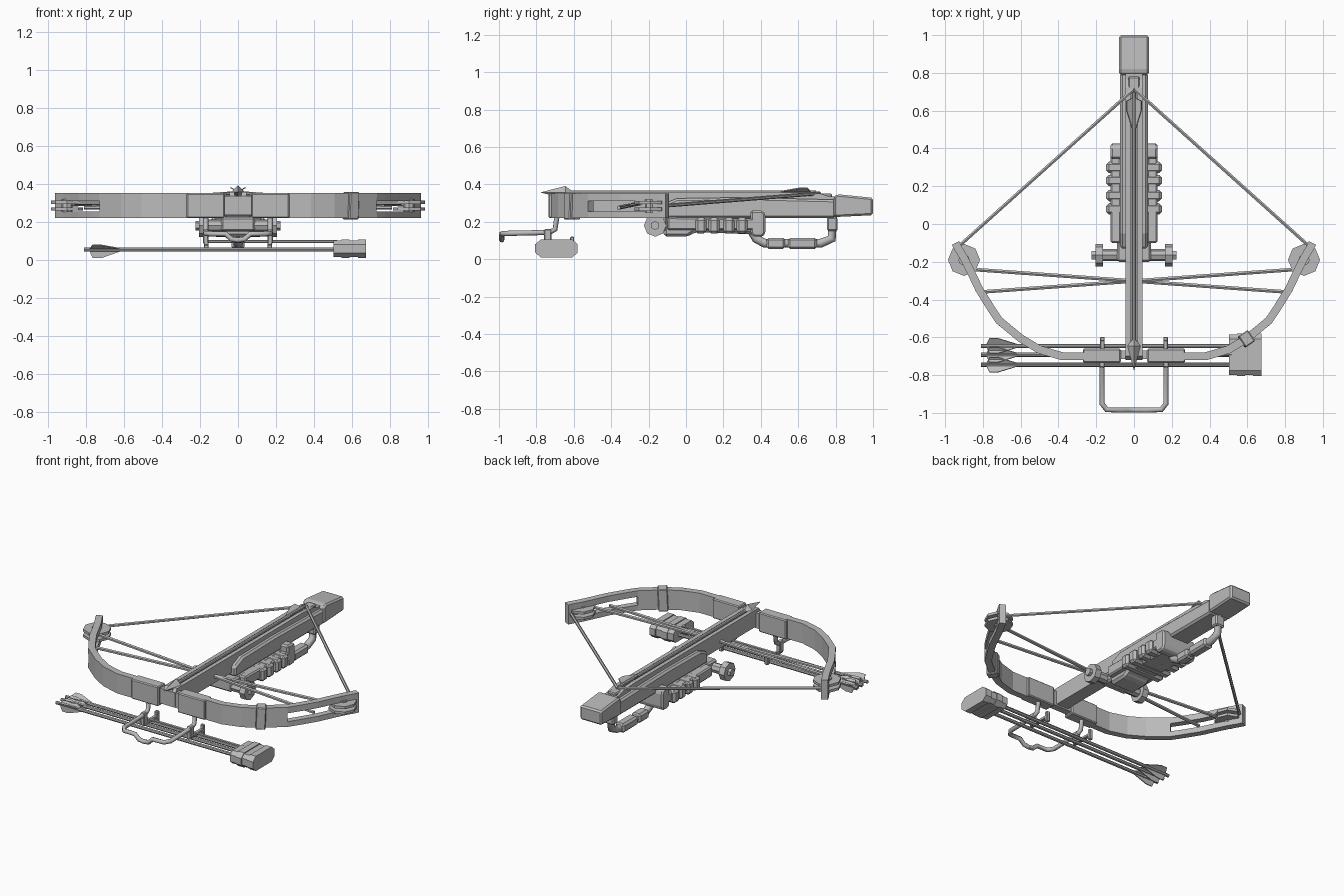
import bpy, bmesh, math
from mathutils import Vector, Matrix

cube = bpy.data.objects.get("Cube")
if cube:
    bpy.data.objects.remove(cube)

GREY = (0.5, 0.5, 0.5, 1)
mat = bpy.data.materials.new("plain grey")
mat.use_nodes = True
mat.diffuse_color = GREY
mat.node_tree.nodes["Principled BSDF"].inputs["Base Color"].default_value = GREY


def finish(name, bm, mirror=False, bevel=0):
    bmesh.ops.recalc_face_normals(bm, faces=bm.faces)
    me = bpy.data.meshes.new(name)
    bm.to_mesh(me)
    bm.free()
    me.materials.append(mat)
    ob = bpy.data.objects.new(name, me)
    bpy.context.collection.objects.link(ob)
    if bevel:
        mod = ob.modifiers.new("chamfer", 'BEVEL')
        mod.width, mod.segments = bevel, 1
    if mirror:
        ob.modifiers.new("mirror", 'MIRROR')
    return ob


def box(name, x, y, z, bevel=0, mirror=False):
    bm = bmesh.new()
    size = [b - a for a, b in (x, y, z)]
    mid = [(a + b) / 2 for a, b in (x, y, z)]
    bmesh.ops.create_cube(bm, size=1, matrix=Matrix.Translation(mid) @ Matrix.Diagonal((*size, 1)))
    return finish(name, bm, mirror, bevel)


def prism(name, profile, x, bevel=0, mirror=False):
    """Extrude a (y, z) profile between two x positions."""
    bm = bmesh.new()
    face = bm.faces.new([bm.verts.new((x[0], y, z)) for y, z in profile])
    ext = bmesh.ops.extrude_face_region(bm, geom=[face])
    verts = [g for g in ext["geom"] if isinstance(g, bmesh.types.BMVert)]
    bmesh.ops.translate(bm, verts=verts, vec=(x[1] - x[0], 0, 0))
    return finish(name, bm, mirror, bevel)


def add_rod(bm, a, b, r, r2=None, sides=8):
    a, b = Vector(a), Vector(b)
    rot = (b - a).to_track_quat('Z', 'Y').to_matrix().to_4x4()
    bmesh.ops.create_cone(bm, cap_ends=True, segments=sides, radius1=r, radius2=r if r2 is None else r2,
                          depth=(b - a).length, matrix=Matrix.Translation((a + b) / 2) @ rot)


def rod(name, a, b, r, sides=8, mirror=False):
    bm = bmesh.new()
    add_rod(bm, a, b, r, sides=sides)
    return finish(name, bm, mirror)


def tube(name, points, r, mirror=False):
    """Bent bar following a path."""
    cu = bpy.data.curves.new(name, 'CURVE')
    cu.dimensions, cu.bevel_depth, cu.bevel_resolution, cu.use_fill_caps = '3D', r, 2, True
    sp = cu.splines.new('POLY')
    sp.points.add(len(points) - 1)
    for p, co in zip(sp.points, points):
        p.co = (*co, 1)
    cu.materials.append(mat)
    ob = bpy.data.objects.new(name, cu)
    bpy.context.collection.objects.link(ob)
    if mirror:
        ob.modifiers.new("mirror", 'MIRROR')
    return ob


def arrow(name, length, matrix, head):
    """Shaft along +y from the point, with three vanes at the tail."""
    bm = bmesh.new()
    add_rod(bm, (0, 0.1, 0), (0, length, 0), 0.011)
    if head:
        add_rod(bm, (0, 0.13, 0), (0, 0, 0), 0.034, 0.001, 4)
        add_rod(bm, (0, 0.16, 0), (0, 0.13, 0), 0.012, 0.034, 4)
    for k in range(3):
        turn = Matrix.Rotation(math.radians(120 * k), 4, 'Y')
        outline = ((0, -0.22), (0.046, -0.09), (0.046, -0.045), (0, -0.025))
        rings = [[bm.verts.new(turn @ Vector((s, length + y, -r))) for r, y in outline] for s in (-0.003, 0.003)]
        bm.faces.new(rings[0])
        bm.faces.new(rings[1])
        for i in range(4):
            j = (i + 1) % 4
            bm.faces.new((rings[0][i], rings[0][j], rings[1][j], rings[1][i]))
    bmesh.ops.transform(bm, matrix=matrix, verts=bm.verts)
    return finish(name, bm)


# Bow limbs: a strip along the curve with a slot near the tip
path = [(0.25, -0.70), (0.38, -0.70), (0.5, -0.665), (0.6, -0.605), (0.715, -0.51), (0.755, -0.45),
        (0.82, -0.345), (0.865, -0.25), (0.90, -0.18), (0.93, -0.13), (0.945, -0.10)]
levels = (0.22, 0.255, 0.31, 0.35)
bm = bmesh.new()
grid = [[bm.verts.new((x, y, z)) for z in levels] for x, y in path]
for i in range(len(path) - 1):
    for j in range(3):
        if j == 1 and 4 <= i <= 7:
            continue
        bm.faces.new((grid[i][j], grid[i + 1][j], grid[i + 1][j + 1], grid[i][j + 1]))
limbs = finish("bow_limbs", bm)
solid = limbs.modifiers.new("thickness", 'SOLIDIFY')
solid.thickness, solid.offset, solid.use_even_offset = 0.042, 0, True
limbs.modifiers.new("mirror", 'MIRROR')
box("limb_root", (0.07, 0.27), (-0.735, -0.66), (0.22, 0.35), 0.006, True)
box("limb_bridge", (-0.08, 0.08), (-0.715, -0.67), (0.235, 0.335))
band = box("limb_band", (-0.03, 0.03), (-0.035, 0.035), (0.212, 0.357), 0.005)
band.location, band.rotation_euler = (0.585, -0.615, 0), (0, 0.04, math.radians(34))

# Cams, cables and string
bm = bmesh.new()
for z in (0.258, 0.294):
    add_rod(bm, (0.9, -0.19, z), (0.9, -0.19, z + 0.017), 0.085)
add_rod(bm, (0.9, -0.19, 0.25), (0.9, -0.19, 0.32), 0.03)
finish("cams", bm, True)
rod("bowstring", (0.93, -0.12, 0.285), (0, 0.715, 0.352), 0.01, 6, True)
rod("cross_cable", (0.86, -0.24, 0.3), (-0.81, -0.36, 0.275), 0.011, 6, True)

# Rail and stock
box("rail_base", (-0.044, 0.044), (-0.72, 0.8), (0.245, 0.335))
prism("rail_lips", [(-0.72, 0.33), (-0.7, 0.357), (0.6, 0.357), (0.72, 0.35), (0.78, 0.33)], (0.018, 0.044), 0, True)
prism("stock", [(-0.13, 0.22), (0.8, 0.22), (0.8, 0.318), (0.3, 0.33), (-0.05, 0.325), (-0.13, 0.29)],
      (-0.073, 0.073), 0.012)
prism("butt", [(0.79, 0.225), (1.0, 0.235), (1.0, 0.328), (0.81, 0.347), (0.79, 0.335)], (-0.079, 0.079), 0.01)
box("string_latch", (-0.03, 0.03), (0.7, 0.78), (0.32, 0.35), 0.006)

# Foregrip under the stock, with ribbed sides
prism("grip_core", [(-0.12, 0.22), (-0.12, 0.12), (0.01, 0.12), (0.05, 0.145), (0.42, 0.13), (0.42, 0.22)],
      (-0.09, 0.09), 0.015)
prism("side_rail", [(-0.1, 0.155), (0.4, 0.155), (0.42, 0.215), (-0.1, 0.225)], (0.07, 0.125), 0.008, True)
for i, y in enumerate((0.05, 0.12, 0.2, 0.27)):
    box(f"grip_rib_{i + 1}", (-0.147, 0.147), (y, y + 0.06), (0.137, 0.222), 0.014)
prism("rear_clamp", [(0.345, 0.14), (0.36, 0.12), (0.41, 0.12), (0.425, 0.14), (0.425, 0.24), (0.41, 0.26),
                     (0.345, 0.26)], (-0.125, 0.125), 0.01)

# Cross bar with end knobs
rod("cross_bar", (-0.2, -0.165, 0.18), (0.2, -0.165, 0.18), 0.032)
rod("bar_knob", (0.165, -0.165, 0.18), (0.205, -0.165, 0.18), 0.06, 8, True)
rod("knob_cap", (0.2, -0.165, 0.18), (0.225, -0.165, 0.18), 0.025, 6, True)
box("bar_mount", (-0.09, 0.09), (-0.2, -0.1), (0.15, 0.225), 0.01)

# Rear handle loop
tube("rear_handle", [(0, 0.34, 0.17), (0, 0.375, 0.11), (0, 0.42, 0.085), (0, 0.72, 0.085), (0, 0.78, 0.11),
                     (0, 0.785, 0.23)], 0.024)
for i, (a, b) in enumerate(((0.43, 0.53), (0.545, 0.7))):
    box(f"handle_sleeve_{i + 1}", (-0.033, 0.033), (a, b), (0.054, 0.114), 0.012)
box("handle_mount", (-0.034, 0.034), (0.755, 0.81), (0.15, 0.225), 0.008)

# Foot stirrup with a dip in the front bar
tube("foot_stirrup", [(0.17, -0.69, 0.23), (0.17, -0.7, 0.16), (0.17, -0.73, 0.143), (0.17, -0.95, 0.138),
                      (0.145, -0.983, 0.136), (0.065, -0.985, 0.136), (0.035, -0.985, 0.108),
                      (0, -0.985, 0.103)], 0.014, True)

# Quiver: brackets, carrier rod, holder and three arrows
box("quiver_bracket", (0.155, 0.18), (-0.76, -0.6), (0.075, 0.095), 0.004, True)
box("bracket_post", (0.155, 0.185), (-0.76, -0.72), (0.085, 0.16), 0.005, True)
box("bracket_hook", (0.155, 0.18), (-0.62, -0.598), (0.05, 0.12), 0.004, True)
rod("quiver_carrier", (-0.18, -0.69, 0.095), (0.52, -0.69, 0.095), 0.008, 6)
for i in range(4):
    x, grow = 0.502 + 0.043 * i, 0.006 * (i % 2)
    sleeve = [(-0.8 - grow, 0.035), (-0.775, 0.014 - grow), (-0.61, 0.014 - grow), (-0.585 + grow, 0.035),
              (-0.585 + grow, 0.08), (-0.61, 0.1 + grow), (-0.775, 0.1 + grow), (-0.8 - grow, 0.08)]
    prism(f"quiver_holder_{i + 1}", sleeve, (x, x + 0.043))
for i, y in enumerate((-0.745, -0.692, -0.645)):
    place = Matrix.Translation((0.62, y, 0.054)) @ Matrix.Rotation(math.pi / 2, 4, 'Z')
    arrow(f"spare_arrow_{i + 1}", 1.43, place, False)

# Loaded bolt on the rail
arrow("loaded_bolt", 1.47, Matrix.Translation((0, -0.775, 0.357)), True)
